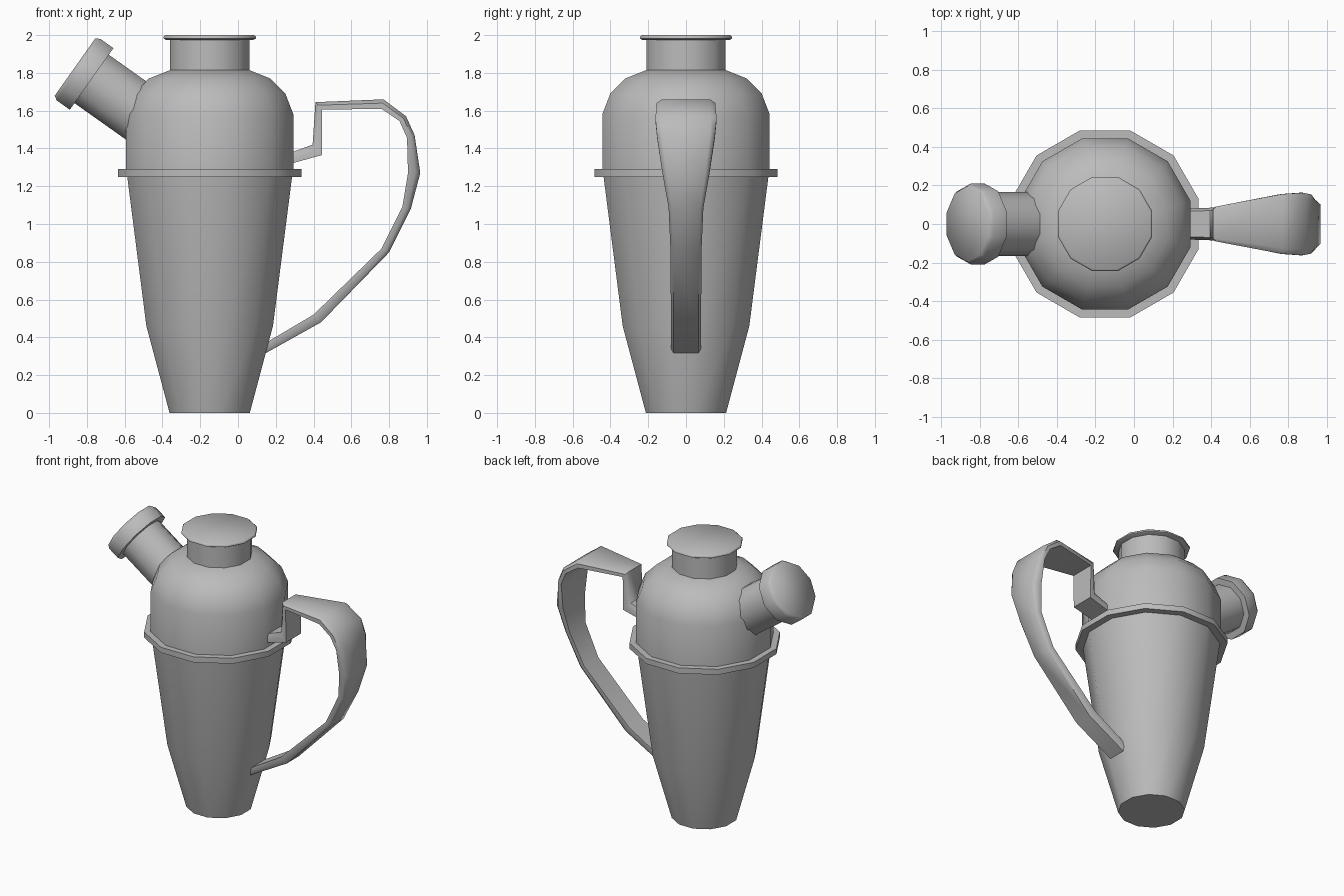
import bpy, bmesh, math
from mathutils import Matrix, Vector

cube = bpy.data.objects.get("Cube")
if cube:
    bpy.data.objects.remove(cube, do_unlink=True)

grey = bpy.data.materials.new("silver grey")
grey.use_nodes = True
grey.diffuse_color = (0.5, 0.5, 0.5, 1)
grey.node_tree.nodes["Principled BSDF"].inputs["Base Color"].default_value = (0.5, 0.5, 0.5, 1)

AXIS_X = -0.15


def loft(name, rings, angle=60):
    """Skin a list of equally sized rings of points and close both ends."""
    bm = bmesh.new()
    loops = [[bm.verts.new(p) for p in ring] for ring in rings]
    n = len(loops[0])
    for a, b in zip(loops, loops[1:]):
        for i in range(n):
            j = (i + 1) % n
            bm.faces.new((a[i], a[j], b[j], b[i]))
    bm.faces.new(loops[0][::-1])
    bm.faces.new(loops[-1])
    bmesh.ops.recalc_face_normals(bm, faces=bm.faces)
    mesh = bpy.data.meshes.new(name)
    bm.to_mesh(mesh)
    bm.free()
    mesh.materials.append(grey)
    obj = bpy.data.objects.new(name, mesh)
    bpy.context.collection.objects.link(obj)
    bpy.ops.object.select_all(action="DESELECT")
    obj.select_set(True)
    bpy.context.view_layer.objects.active = obj
    bpy.ops.object.shade_smooth_by_angle(angle=math.radians(angle))
    return obj


def lathe(name, profile, sides, matrix, turn=0.0):
    """Revolve (radius, height) pairs around the matrix's z axis."""
    rings = []
    for r, h in profile:
        angles = [turn + math.tau * i / sides for i in range(sides)]
        rings.append([matrix @ Vector((r * math.cos(a), r * math.sin(a), h)) for a in angles])
    return loft(name, rings)


# Upright parts: twelve sides with flats facing the axes
upright = Matrix.Translation((AXIS_X, 0, 0))
half = math.pi / 12
for name, profile in {
    "body": [(0.22, 0), (0.347, 0.46), (0.453, 1.26)],
    "collar_ring": [(0.502, 1.25), (0.502, 1.29)],
    "shoulder_dome": [(0.459, 1.26), (0.459, 1.58), (0.415, 1.69), (0.333, 1.77), (0.217, 1.815)],
    "neck": [(0.217, 1.8), (0.217, 1.985)],
    "lid": [(0.24, 1.975), (0.253, 1.982), (0.253, 1.992), (0.243, 2.0)],
}.items():
    lathe(name, profile, 12, upright, half)

# Slanted spout and its cap
slant = Vector((-0.816, 0, 0.578)).to_track_quat("Z", "Y").to_matrix().to_4x4()
# Turn the frame so that one corner of the ten sides points along y
side = slant.inverted() @ Vector((0, 1, 0))
spout = Matrix.Translation((-0.775, 0, 1.768)) @ slant
turn = math.atan2(side.y, side.x)
lathe("spout", [(0.165, -0.42), (0.165, 0.01)], 10, spout, turn)
lathe("spout_cap", [(0.21, 0), (0.21, 0.085), (0.195, 0.108)], 10, spout, turn)

# Handle: (outer x, outer z, inner x, inner z, half width) along the path
stations = [
    (0.27, 1.375, 0.27, 1.317, 0.08),
    (0.395, 1.42, 0.445, 1.365, 0.085),
    (0.41, 1.645, 0.445, 1.605, 0.09),
    (0.77, 1.66, 0.76, 1.61, 0.155),
    (0.89, 1.57, 0.855, 1.545, 0.162),
    (0.935, 1.47, 0.895, 1.455, 0.153),
    (0.965, 1.27, 0.90, 1.27, 0.125),
    (0.915, 1.08, 0.87, 1.09, 0.092),
    (0.80, 0.85, 0.76, 0.87, 0.082),
    (0.44, 0.48, 0.40, 0.52, 0.08),
    (0.145, 0.315, 0.12, 0.355, 0.08),
]
rings = []
for ox, oz, ix, iz, w in stations:
    outer, inner = Vector((ox, 0, oz)), Vector((ix, 0, iz))
    mid = outer.lerp(inner, 0.4)
    section = [(inner, -w), (mid, -w), (outer, -0.82 * w), (outer, 0.82 * w), (mid, w), (inner, w)]
    rings.append([p + Vector((0, y, 0)) for p, y in section])
loft("handle", rings, 50)
